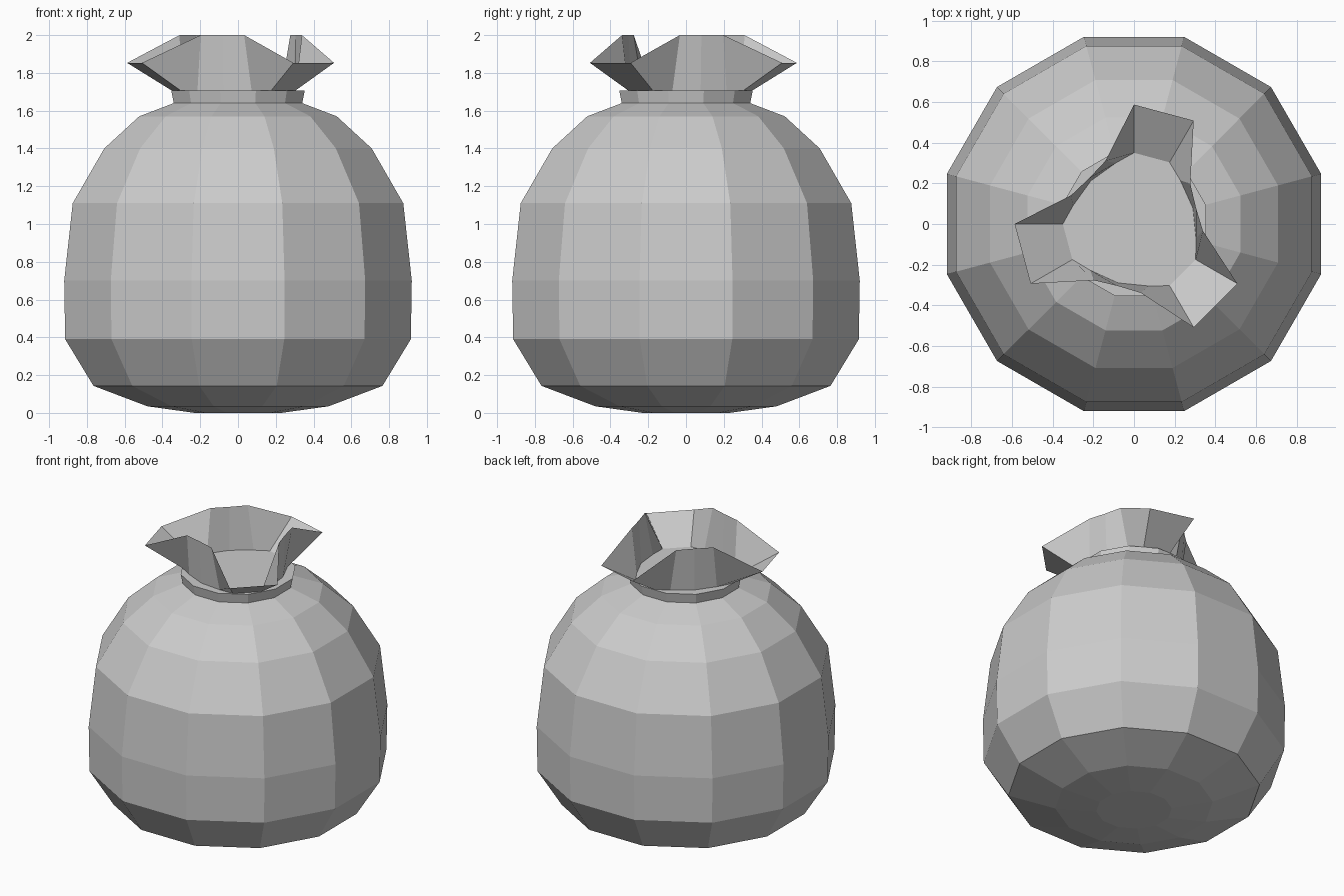
import bpy, bmesh
from math import sin, cos, radians

if "Cube" in bpy.data.objects:
    bpy.data.objects.remove(bpy.data.objects["Cube"])

def make_object(name, bm):
    bmesh.ops.recalc_face_normals(bm, faces=bm.faces)
    mesh = bpy.data.meshes.new(name)
    bm.to_mesh(mesh)
    bm.free()
    ob = bpy.data.objects.new(name, mesh)
    bpy.context.collection.objects.link(ob)
    return ob

def ring(bm, polar):
    return [bm.verts.new((r * cos(radians(a)), r * sin(radians(a)), z)) for a, r, z in polar]

def bridge(bm, low, high):
    n = len(low)
    for i in range(n):
        j = (i + 1) % n
        bm.faces.new((low[i], low[j], high[j], high[i]))

# Twelve-sided round sack, (half width, height) from the base to the shoulder
def lathe(name, profile, sides=12):
    bm = bmesh.new()
    rings = [ring(bm, [(15 + 360 / sides * k, w / cos(radians(15)), z) for k in range(sides)])
             for w, z in profile]
    for low, high in zip(rings, rings[1:]):
        bridge(bm, low, high)
    bm.faces.new(rings[0])
    bm.faces.new(rings[-1])
    return make_object(name, bm)

# Sack body with the narrow tied neck closed by a flat top
lathe("sack_body", [(0.23, 0.0), (0.48, 0.035), (0.765, 0.143), (0.915, 0.39),
                    (0.92, 0.70), (0.875, 1.11), (0.708, 1.40), (0.523, 1.57),
                    (0.34, 1.64), (0.353, 1.706)])

# Gathered mouth: three flared lobes separated by upright folds
bm = bmesh.new()
bottom, top = [], []
for c in (75, 195, 315):
    bottom += [(c - 15, 0.35, 1.706), (c + 15, 0.35, 1.706), (c + 31.7, 0.313, 1.706),
               (c + 60, 0.30, 1.706), (c + 88.3, 0.313, 1.706)]
    top += [(c - 15, 0.587, 1.853), (c + 15, 0.587, 1.853), (c + 39.5, 0.34, 2.0),
            (c + 60, 0.315, 2.0), (c + 80.5, 0.34, 2.0)]
bridge(bm, ring(bm, bottom), ring(bm, top))
make_object("gathered_mouth", bm)
